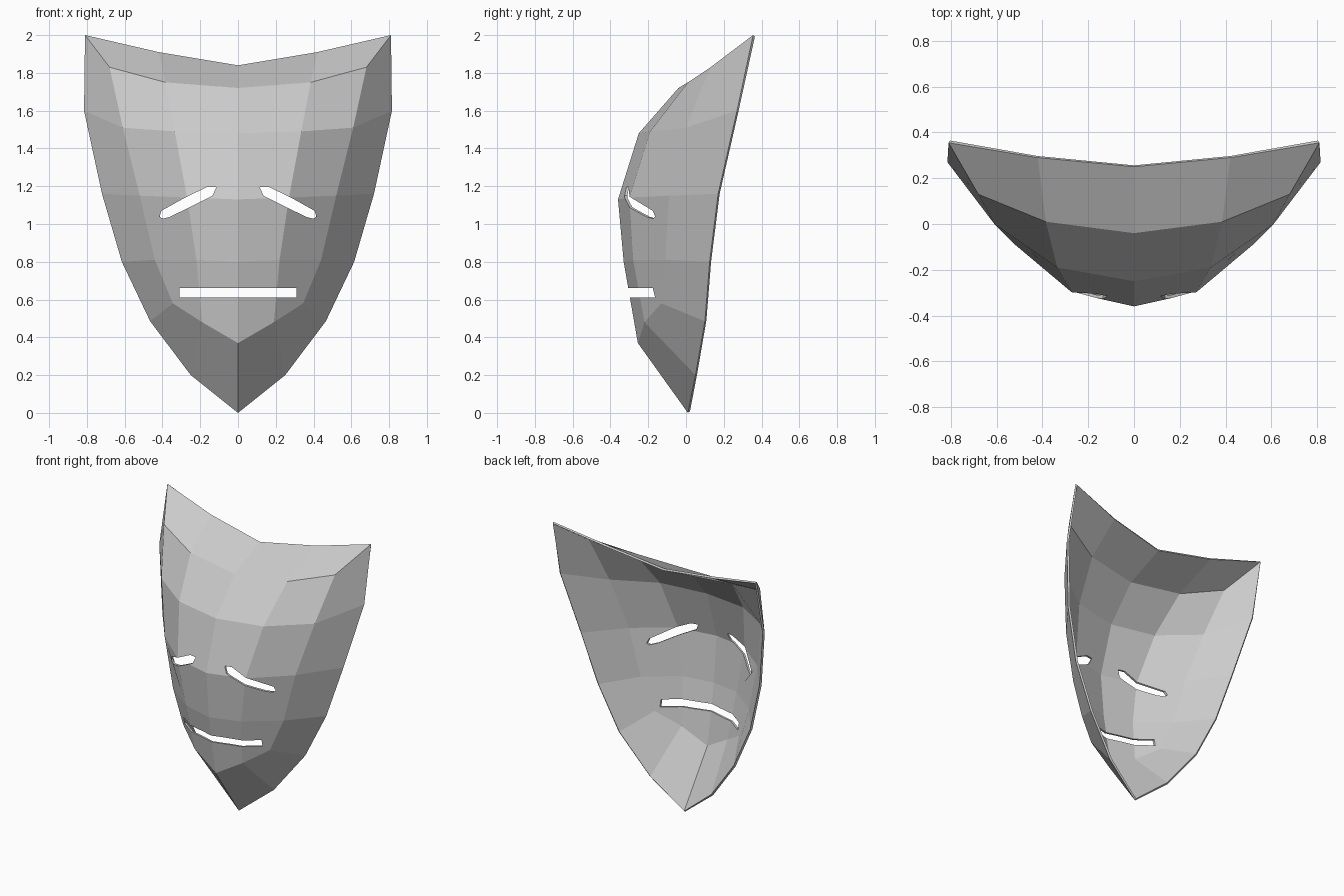
import bpy, bmesh

if "Cube" in bpy.data.objects:
    bpy.data.objects.remove(bpy.data.objects["Cube"])

# Half-mask control rows, top to bottom, from centre line to outer edge
ROWS = [
    [(0, .25, 1.84), (.42, .29, 1.91), (.81, .355, 2.0)],
    [(0, -.04, 1.72), (.385, .01, 1.75), (.68, .13, 1.83), (.81, .355, 2.0)],
    [(0, -.25, 1.48), (.335, -.19, 1.49), (.61, 0, 1.51), (.815, .27, 1.6)],
    [(0, -.36, 1.13), (.27, -.30, 1.14), (.52, -.09, 1.15), (.72, .17, 1.16)],
    [(0, -.33, .80), (.22, -.28, .81), (.44, -.11, .81), (.615, .125, .80)],
    [(0, -.255, .37), (.19, -.22, .48), (.345, -.13, .58), (.465, .10, .485)],
    [(0, .01, 0), (.25, .05, .20), (.465, .10, .485)],
]


def make_object(name, bm):
    bmesh.ops.recalc_face_normals(bm, faces=bm.faces)
    mesh = bpy.data.meshes.new(name)
    bm.to_mesh(mesh)
    bm.free()
    obj = bpy.data.objects.new(name, mesh)
    bpy.context.collection.objects.link(obj)
    return obj


def slot_cutter(name, outline):
    """Outline in x/z extruded front to back."""
    bm = bmesh.new()
    face = bm.faces.new([bm.verts.new((x, -.8, z)) for x, z in outline])
    ext = bmesh.ops.extrude_face_region(bm, geom=[face])
    moved = [g for g in ext["geom"] if isinstance(g, bmesh.types.BMVert)]
    bmesh.ops.translate(bm, verts=moved, vec=(0, 1.6, 0))
    obj = make_object(name, bm)
    obj.hide_render = True
    return obj


# Faceted shell: quads between neighbouring rows
bm = bmesh.new()
grid = [[bm.verts.new(p) for p in row] for row in ROWS]
for a, b in zip(grid, grid[1:]):
    for i in range(min(len(a), len(b)) - 1):
        bm.faces.new((a[i], b[i], b[i + 1], a[i + 1]))
bmesh.ops.remove_doubles(bm, verts=bm.verts, dist=.001)
if sum(f.normal.y * f.calc_area() for f in bm.faces if not f.normal_update()) > 0:
    bmesh.ops.reverse_faces(bm, faces=bm.faces)
mask = make_object("mask", bm)
if sum(p.normal.y for p in mask.data.polygons) > 0:
    mask.data.flip_normals()

mirror = mask.modifiers.new("mirror", 'MIRROR')
mirror.use_clip = True
shell = mask.modifiers.new("thickness", 'SOLIDIFY')
shell.thickness = .014
shell.offset = -1

# Slanted eye slots and straight mouth slot
eye = [(.115, 1.195), (.165, 1.195), (.28, 1.14), (.405, 1.07), (.415, 1.04),
       (.40, 1.028), (.36, 1.038), (.265, 1.085), (.135, 1.15)]
cutters = [
    slot_cutter("eye_cutter_right", eye),
    slot_cutter("eye_cutter_left", [(-x, z) for x, z in eye]),
    slot_cutter("mouth_cutter", [(-.31, .61), (.31, .61), (.31, .66), (-.31, .66)]),
]
for c in cutters:
    cut = mask.modifiers.new(c.name, 'BOOLEAN')
    cut.operation = 'DIFFERENCE'
    cut.solver = 'EXACT'
    cut.object = c

# Bake the cuts and drop the cutters
bpy.context.view_layer.objects.active = mask
mask.select_set(True)
for name in [m.name for m in mask.modifiers]:
    bpy.ops.object.modifier_apply(modifier=name)
for c in cutters:
    bpy.data.objects.remove(c)
